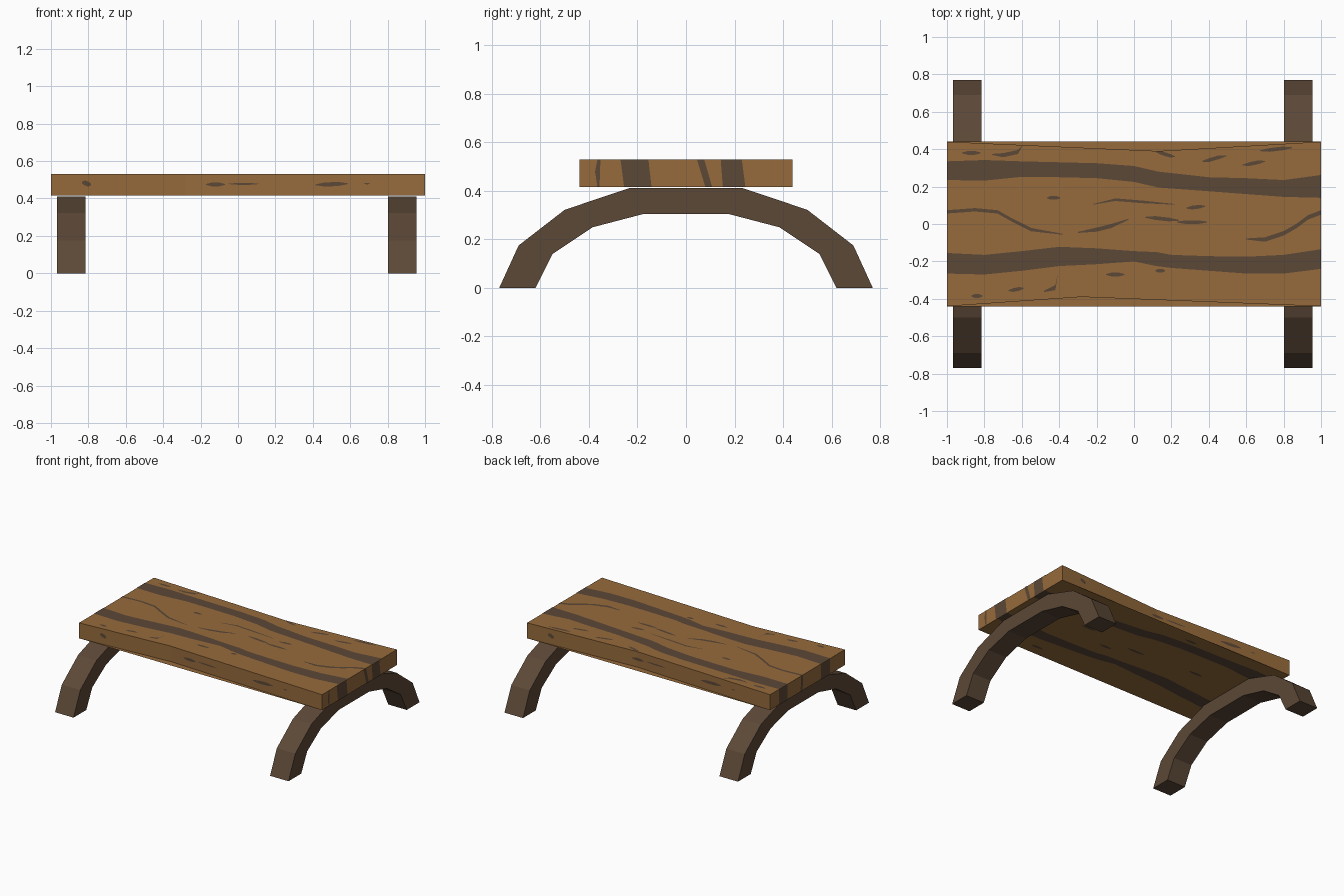
import bpy, bmesh
from mathutils import Vector

if "Cube" in bpy.data.objects:
    bpy.data.objects.remove(bpy.data.objects["Cube"])


def material(name, rgb):
    m = bpy.data.materials.new(name)
    m.diffuse_color = (*rgb, 1)
    m.use_nodes = True
    m.node_tree.nodes["Principled BSDF"].inputs["Base Color"].default_value = m.diffuse_color
    return m


OAK = material("light wood", (0.305, 0.147, 0.045))
DARK = material("dark wood", (0.107, 0.065, 0.038))
ZB, ZT, W, NOTCH = 0.415, 0.53, 0.44, 0.05
EPS = 0.002


def finish(name, bm, mat):
    me = bpy.data.meshes.new(name)
    bm.to_mesh(me)
    bm.free()
    me.materials.append(mat)
    ob = bpy.data.objects.new(name, me)
    bpy.context.collection.objects.link(ob)
    return ob


# tabletop: bowed-in long edges above a straight rectangular underside
def edge_y(x, side):
    px = 0.13 if side > 0 else -0.28
    t = (x + 1) / (px + 1) if x < px else (1 - x) / (1 - px)
    return side * (W - NOTCH * t)


bm = bmesh.new()
outline = [(-1, -W), (-0.28, -W + NOTCH), (1, -W), (1, W), (0.13, W - NOTCH), (-1, W)]
low = [bm.verts.new((x, y, ZB)) for x, y in outline]
top = [bm.verts.new((x, y, ZT)) for x, y in outline]
bm.faces.new(top)
for i in range(6):
    j = (i + 1) % 6
    bm.faces.new((low[i], low[j], top[j], top[i]))
bm.faces.new(low[::-1])
for a, b, c in ((0, 1, 2), (3, 4, 5)):      # thin lips squaring off the underside
    bm.faces.new((low[c], low[b], low[a]))
finish("tabletop", bm, OAK)

# arched legs: half profile mirrored, extruded along x
outer = [(0.77, 0), (0.69, 0.175), (0.50, 0.322), (0.235, 0.411)]
inner = [(0.62, 0), (0.55, 0.14), (0.385, 0.25), (0.175, 0.305)]


def mirrored(half):
    return half + [(-y, z) for y, z in reversed(half)]


for name, x0, x1 in (("left_leg_arch", -0.967, -0.815), ("right_leg_arch", 0.803, 0.955)):
    bm = bmesh.new()
    rings = [[bm.verts.new(p) for p in ((x0, *o), (x1, *o), (x1, *i), (x0, *i))]
             for o, i in zip(mirrored(outer), mirrored(inner))]
    for a, b in zip(rings, rings[1:]):
        for k in range(4):
            bm.faces.new((a[k], a[(k + 1) % 4], b[(k + 1) % 4], b[k]))
    bm.faces.new(rings[0])
    bm.faces.new(rings[-1])
    bmesh.ops.recalc_face_normals(bm, faces=bm.faces)
    finish(name, bm, DARK)


# painted grain: flat ribbons (along, low, high) mapped onto a face
def ribbons(name, strips, place, normal):
    bm = bmesh.new()
    n = Vector(normal)
    for strip in strips:
        pairs = [(bm.verts.new(place(a, lo)), bm.verts.new(place(a, hi))) for a, lo, hi in strip]
        for (a, b), (c, d) in zip(pairs, pairs[1:]):
            f = bm.faces.new((a, c, d, b))
            f.normal_update()
            if f.normal.dot(n) < 0:
                f.normal_flip()
    finish(name, bm, DARK)


def streak(points, w):
    """Line of half width w, tapering towards its free ends."""
    out = []
    for k, (a, b) in enumerate(points):
        h = w if 0 < k < len(points) - 1 or abs(a) == 1 else w * 0.25
        out.append((a, b - h, b + h))
    return out


def fleck(a, b, length, tilt=0.0, w=0.01):
    return streak([(a - length / 2, b - tilt), (a - length / 5, b - tilt * 0.5),
                   (a + length / 5, b + tilt * 0.5), (a + length / 2, b + tilt)], w)


bands = [
    [(-1, .235, .335), (-.8, .232, .342), (-.6, .252, .335), (-.4, .25, .33), (-.2, .245, .325),
     (0, .225, .31), (.13, .195, .28), (.4, .175, .25), (.6, .16, .245), (.8, .145, .235), (1, .14, .262)],
    [(-1, -.265, -.155), (-.8, -.27, -.165), (-.6, -.25, -.145), (-.4, -.225, -.122), (-.2, -.215, -.13),
     (0, -.2, -.145), (.12, -.225, -.15), (.2, -.235, -.165), (.4, -.25, -.172), (.6, -.265, -.175),
     (.8, -.265, -.165), (1, -.24, -.135)],
]
lines = [
    streak([(-1, .065), (-.85, .076), (-.73, .065), (-.65, .02), (-.55, -.03), (-.38, -.055)], .009),
    streak([(-.3, -.045), (-.2, -.03), (-.12, -.01), (-.03, .025)], .011),
    streak([(.6, -.08), (.7, -.083), (.8, -.05), (.87, -.01), (.93, .035), (1, .062)], .012),
    streak([(-.22, .105), (-.1, .13), (.05, .118), (.22, .105)], .007),
    streak([(-.76, .372), (-.7, .368), (-.62, .385), (-.6, .415)], .011),
    streak([(-.48, -.36), (-.42, -.34), (-.41, -.28)], .014),
]
flecks = [fleck(-.43, .14, .07), fleck(.15, .028, .18, -.008), fleck(.31, .01, .16), fleck(.33, .09, .1, .005),
          fleck(.43, .35, .13, .015), fleck(.76, .4, .17, .008), fleck(.17, .372, .1, -.012),
          fleck(-.87, .38, .1), fleck(-.1, -.27, .1), fleck(-.63, -.35, .08, .006),
          fleck(-.84, -.385, .06), fleck(.14, -.25, .05), fleck(.64, .325, .12, .01)]
ribbons("top_grain", bands + lines + flecks, lambda a, b: (a, b, ZT + EPS), (0, 0, 1))
under = [fleck(-.5, .05, .12), fleck(0, .02, .14), fleck(.45, .06, .12), fleck(.2, -.06, .1),
         fleck(-.2, .36, .1), fleck(.55, -.36, .1)]
ribbons("underside_grain", bands + under, lambda a, b: (a, b, ZB - EPS), (0, 0, -1))

# grain on both ends, running from underside to top
right = [[(ZB, -.255, -.142), (ZT, -.27, -.155)], [(ZB, .152, .245), (ZT, .143, .23)],
         [(ZB, .08, .108), (ZT, .045, .075)], [(ZB, -.365, -.356), (.48, -.375, -.355), (ZT, -.365, -.352)]]
left = [[(ZB, -.265, -.155), (ZT, -.265, -.155)], [(ZB, .235, .335), (ZT, .235, .335)],
        [(ZB, .06, .085), (ZT, .055, .075)]]
ribbons("right_end_grain", right, lambda z, y: (1 + EPS, y, z), (1, 0, 0))
ribbons("left_end_grain", left, lambda z, y: (-1 - EPS, y, z), (-1, 0, 0))

# small flecks along the long sides
side_flecks = [fleck(-.81, .48, .05, -.006, .014), fleck(-.12, .475, .1), fleck(.03, .478, .16, 0, .005),
               fleck(.5, .476, .17, .003, .011), fleck(.69, .48, .03, 0, .004)]
for name, s in (("front_grain", -1), ("back_grain", 1)):
    ribbons(name, side_flecks, lambda a, b: (-s * a, edge_y(-s * a, s) + s * EPS, b), (0, s, 0))
